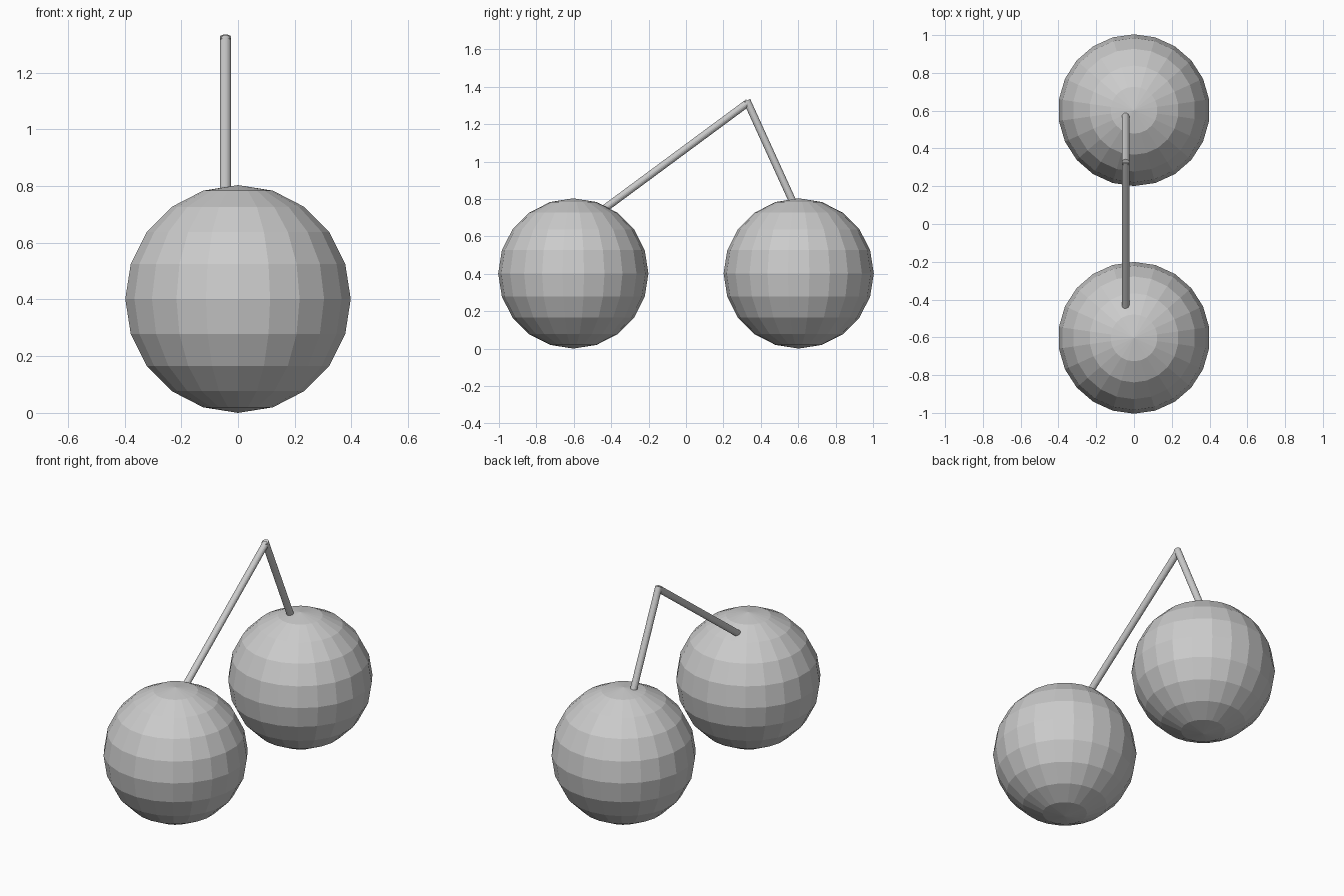
import bpy
from mathutils import Vector

cube = bpy.data.objects.get("Cube")
if cube:
    bpy.data.objects.remove(cube, do_unlink=True)

# One plain grey for everything
grey = bpy.data.materials.new("plain_grey")
grey.use_nodes = True
colour = (0.6, 0.6, 0.6, 1)
grey.diffuse_color = colour
grey.node_tree.nodes["Principled BSDF"].inputs["Base Color"].default_value = colour

RADIUS = 0.4016
SPACING = 0.6025
STEM_X = -0.044


def finish(name):
    obj = bpy.context.object
    obj.name = name
    obj.data.materials.append(grey)
    return obj


def fruit(name, y):
    """Faceted ball resting on the ground."""
    bpy.ops.mesh.primitive_uv_sphere_add(
        segments=22, ring_count=10, radius=RADIUS, location=(0, y, RADIUS))
    finish(name)


def stem(name, bottom, top):
    """Thin round rod between two (y, z) points."""
    a, b = Vector((STEM_X, *bottom)), Vector((STEM_X, *top))
    axis = b - a
    bpy.ops.mesh.primitive_cylinder_add(
        vertices=16, radius=0.02, depth=axis.length, location=(a + b) / 2,
        rotation=axis.to_track_quat("Z", "Y").to_euler())
    finish(name)


# Two fruits, front and back
fruit("front_fruit", -SPACING)
fruit("back_fruit", SPACING)

# Stems meeting above the back fruit
stem("front_stem", (-0.46, 0.73), (0.333, 1.316))
stem("back_stem", (0.58, 0.765), (0.325, 1.326))
